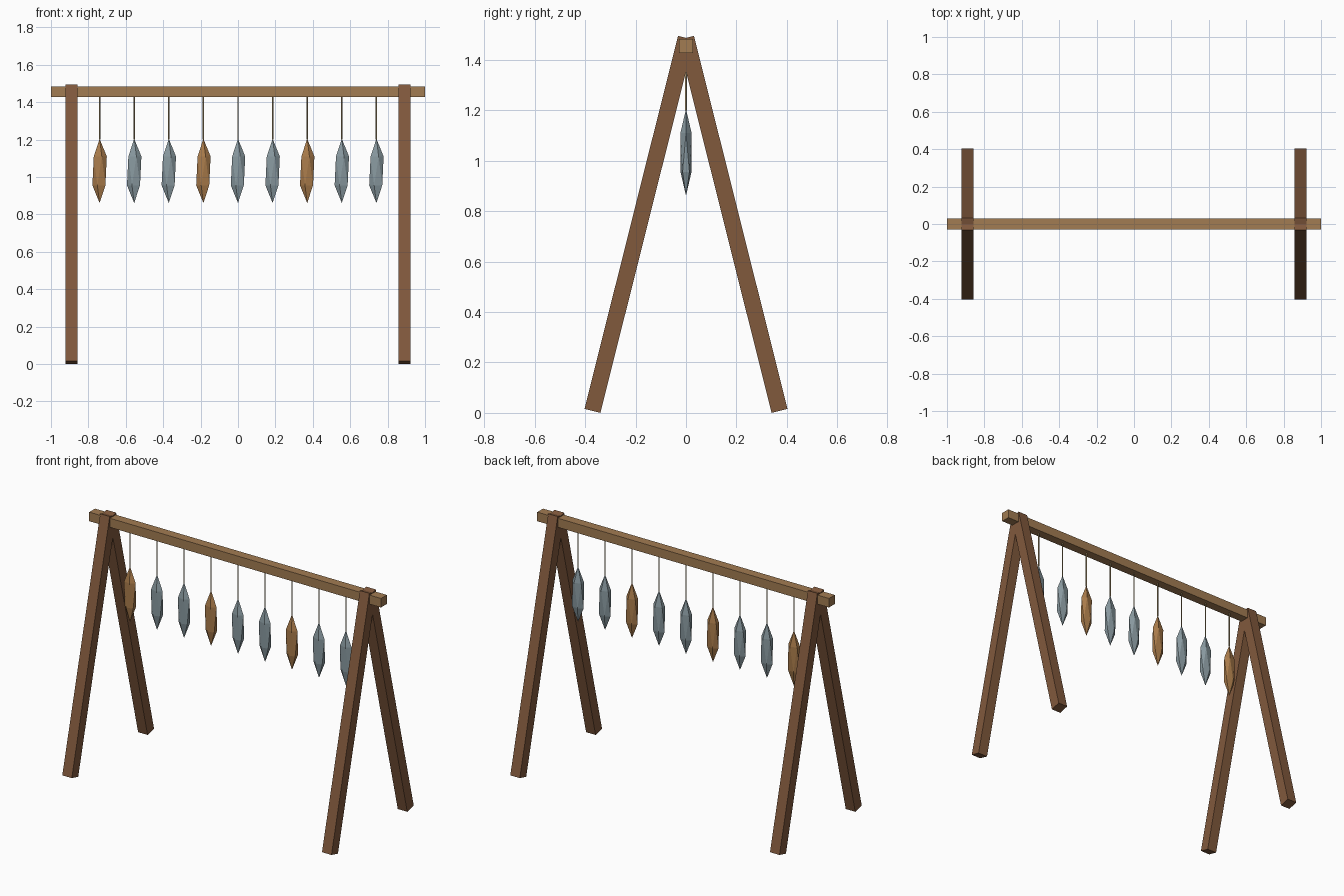
import bpy
import math
from mathutils import Vector

if "Cube" in bpy.data.objects:
    bpy.data.objects.remove(bpy.data.objects["Cube"])


def material(name, rgb):
    m = bpy.data.materials.new(name)
    m.diffuse_color = (*rgb, 1.0)
    m.use_nodes = True
    m.node_tree.nodes["Principled BSDF"].inputs["Base Color"].default_value = m.diffuse_color
    return m


dark_wood = material("dark_wood", (0.22, 0.10, 0.046))
light_wood = material("light_wood", (0.36, 0.20, 0.085))
grey_fish = material("grey_fish", (0.25, 0.32, 0.35))
smoked_fish = material("smoked_fish", (0.40, 0.20, 0.07))
twine = material("twine", (0.42, 0.31, 0.16))


def finish(name, mat, scale=(1, 1, 1), rot=(0, 0, 0)):
    ob = bpy.context.object
    ob.name = name
    ob.scale = scale
    ob.rotation_euler = rot
    ob.data.materials.append(mat)
    return ob


def box(name, loc, size, mat, rot=(0, 0, 0)):
    bpy.ops.mesh.primitive_cube_add(size=1, location=loc)
    return finish(name, mat, size, rot)


# A-frame legs: square bars from the foot to the apex
LEG = 0.065
for side, sx in (("left", -1), ("right", 1)):
    for end, sy in (("front", -1), ("back", 1)):
        foot = Vector((sx * 0.89, sy * 0.371, 0.008))
        apex = Vector((sx * 0.89, 0, 1.487))
        d = apex - foot
        box(f"{end}_{side}_leg", (foot + apex) / 2, (LEG, LEG, d.length),
            dark_wood, (math.atan2(-d.y, d.z), 0, 0))

# Ridge beam
box("ridge_beam", (0, 0, 1.455), (2.0, 0.057, 0.056), light_wood)

# Hanging fish with strings, every third one smoked brown
for i in range(9):
    x = -0.74 + 0.185 * i
    bpy.ops.mesh.primitive_cylinder_add(vertices=5, radius=0.004, depth=0.235,
                                        location=(x, 0, 1.3175))
    finish(f"string_{i + 1}", twine)
    bpy.ops.mesh.primitive_ico_sphere_add(subdivisions=1, radius=1,
                                          location=(x, 0, 1.033))
    finish(f"fish_{i + 1}", smoked_fish if i % 3 == 0 else grey_fish,
           (0.043, 0.0258, 0.172))
